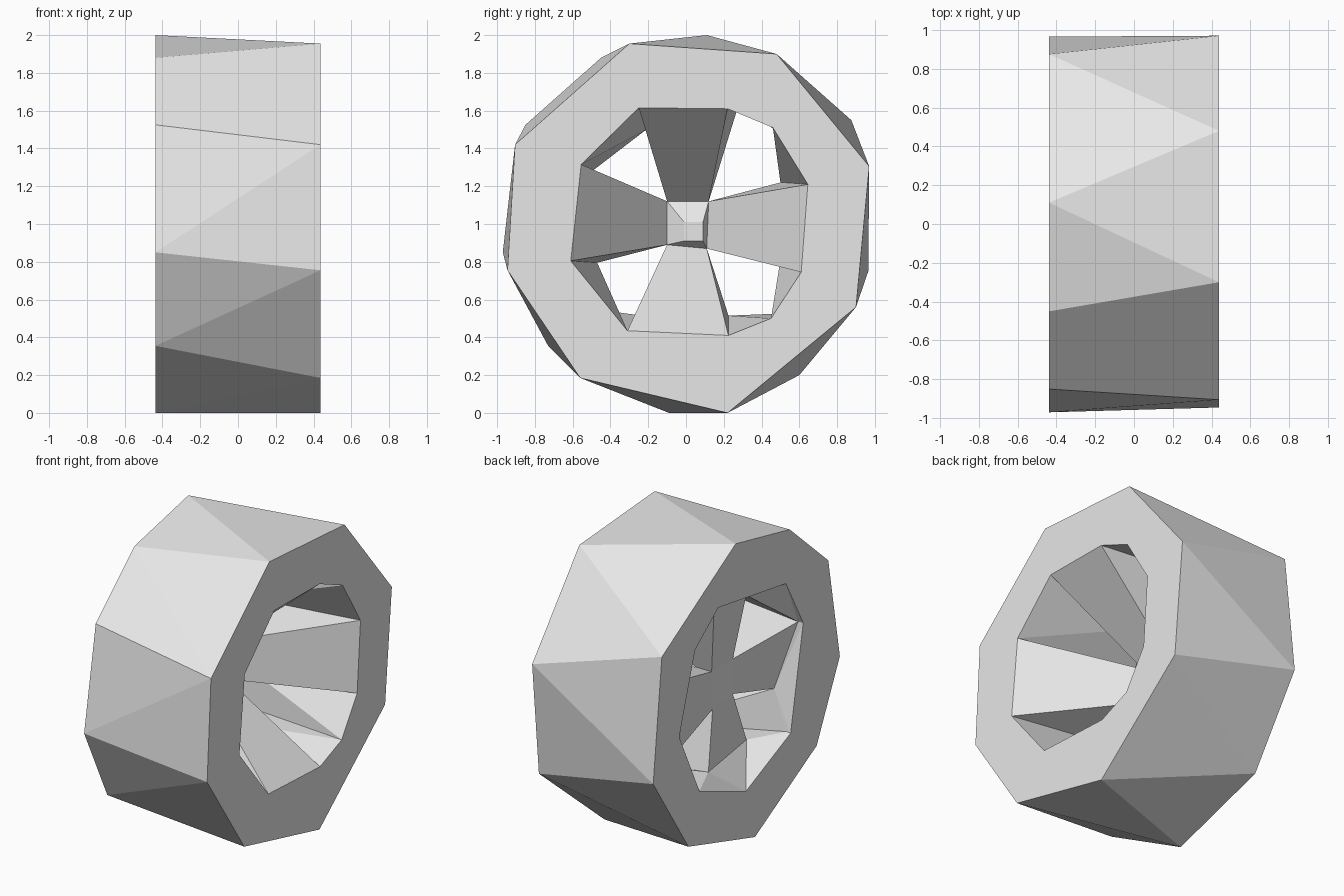
import bpy
import bmesh
import math
from mathutils import Vector

cube = bpy.data.objects.get("Cube")
if cube:
    bpy.data.objects.remove(cube, do_unlink=True)

HALF_WIDTH = 0.4375
HUB_FRONT = -0.15
HUB_BACK = -0.27

grey = bpy.data.materials.new("light_grey")
grey.use_nodes = True
grey.diffuse_color = (0.8, 0.8, 0.8, 1)
grey.node_tree.nodes["Principled BSDF"].inputs["Base Color"].default_value = (0.8, 0.8, 0.8, 1)


def loop_at(x, profile):
    """Place a (y, z) profile on the plane at x."""
    return [Vector((x, y, z)) for y, z in profile]


def by_angle(loop):
    return sorted(loop, key=lambda p: math.atan2(p.z - 1, p.y))


def bridge(bm, first, second):
    """Join two closed loops of different counts with triangles."""
    a, b = by_angle(first), by_angle(second)
    start = min(range(len(b)), key=lambda k: (b[k] - a[0]).length)
    b = b[start:] + b[:start]
    i = j = 0
    while i < len(a) or j < len(b):
        p, q = a[i % len(a)], b[j % len(b)]
        next_p, next_q = a[(i + 1) % len(a)], b[(j + 1) % len(b)]
        step_a = j >= len(b) or (
            i < len(a) and (next_p - q).length <= (next_q - p).length)
        third = next_p if step_a else next_q
        bm.faces.new([bm.verts.new(v) for v in (p, q, third)])
        if step_a:
            i += 1
        else:
            j += 1


def add_face(bm, points):
    bm.faces.new([bm.verts.new(p) for p in points])


def finish(name, bm):
    bmesh.ops.remove_doubles(bm, verts=bm.verts, dist=0.0005)
    bmesh.ops.recalc_face_normals(bm, faces=bm.faces)
    mesh = bpy.data.meshes.new(name)
    bm.to_mesh(mesh)
    bm.free()
    mesh.materials.append(grey)
    obj = bpy.data.objects.new(name, mesh)
    bpy.context.collection.objects.link(obj)
    return obj


# Tyre outlines on the two sides
outer_left = loop_at(HALF_WIDTH, [
    (-0.30, 1.955), (0.48, 1.90), (0.97, 1.305), (0.90, 0.56),
    (0.22, 0), (-0.56, 0.185), (-0.945, 0.755), (-0.905, 1.42)])
outer_right = loop_at(-HALF_WIDTH, [
    (0.11, 2), (-0.45, 1.88), (-0.85, 1.525), (-0.97, 0.85), (-0.73, 0.355),
    (-0.09, 0), (0.60, 0.20), (0.965, 0.75), (0.875, 1.55)])

# Edges of the wheel opening on the two sides
inner_left = loop_at(HALF_WIDTH, [
    (-0.25, 1.615), (0.22, 1.61), (0.46, 1.51), (0.645, 1.21), (0.61, 0.745),
    (0.45, 0.50), (0.225, 0.41), (-0.31, 0.435), (-0.61, 0.805), (-0.555, 1.315)])
inner_right = loop_at(-HALF_WIDTH, [
    (0.29, 1.65), (-0.41, 1.54), (-0.59, 1.215), (-0.46, 0.54),
    (0.005, 0.335), (0.485, 0.52), (0.695, 0.955), (0.53, 1.465)])

# Spokes: left edge of each root, then right edge of each root
left_roots = {
    "top": (inner_left[0], inner_left[1]),
    "back": (inner_left[3], inner_left[4]),
    "bottom": (inner_left[6], inner_left[7]),
    "front": (inner_left[8], inner_left[9]),
}
right_roots = {
    "top": (Vector((-0.29, -0.21, 1.5)), Vector((-0.40, 0.28, 1.635))),
    "back": (Vector((-0.31, 0.50, 1.22)), Vector((-0.31, 0.495, 0.78))),
    "bottom": (Vector((-0.32, 0.225, 0.515)), Vector((-0.25, -0.27, 0.52))),
    "front": (Vector((-0.31, -0.47, 0.795)), Vector((-0.41, -0.575, 1.22))),
}

# Rim and tyre as one ring, with a bend in the inner wall where spokes end
bend = [p for pair in right_roots.values() for p in pair]
bend += loop_at(-0.41, [(-0.455, 0.545), (0.48, 0.525), (0.51, 1.47)])
ring = bmesh.new()
bridge(ring, outer_left, outer_right)
bridge(ring, outer_left, inner_left)
bridge(ring, inner_left, bend)
bridge(ring, bend, inner_right)
bridge(ring, inner_right, outer_right)
finish("tyre_ring", ring)

# Hub corners, clockwise from the upper front one
hub_profile = [(-0.10, 1.12), (0.12, 1.12), (0.11, 0.87), (-0.10, 0.89)]
hub_left = loop_at(HUB_FRONT, hub_profile)
hub_right = loop_at(HUB_BACK, hub_profile)

# Four flared spokes running from the rim down to the hub
for n, side in enumerate(left_roots):
    m = (n + 1) % 4
    root = [*left_roots[side], *reversed(right_roots[side])]
    tip = [hub_left[n], hub_left[m], hub_right[m], hub_right[n]]
    spoke = bmesh.new()
    for k in range(4):
        h = (k + 1) % 4
        add_face(spoke, [root[k], root[h], tip[h], tip[k]])
    add_face(spoke, root)
    add_face(spoke, tip)
    finish(side + "_spoke", spoke)

# Hub block with a small raised cap
cap = loop_at(HUB_FRONT + 0.06, [(-0.01, 1.01), (0.09, 1.01), (0.09, 0.91), (-0.01, 0.91)])
hub = bmesh.new()
for n in range(4):
    m = (n + 1) % 4
    add_face(hub, [hub_left[n], hub_left[m], cap[m], cap[n]])
    add_face(hub, [hub_left[n], hub_left[m], hub_right[m], hub_right[n]])
add_face(hub, cap)
add_face(hub, hub_right)
finish("hub", hub)
